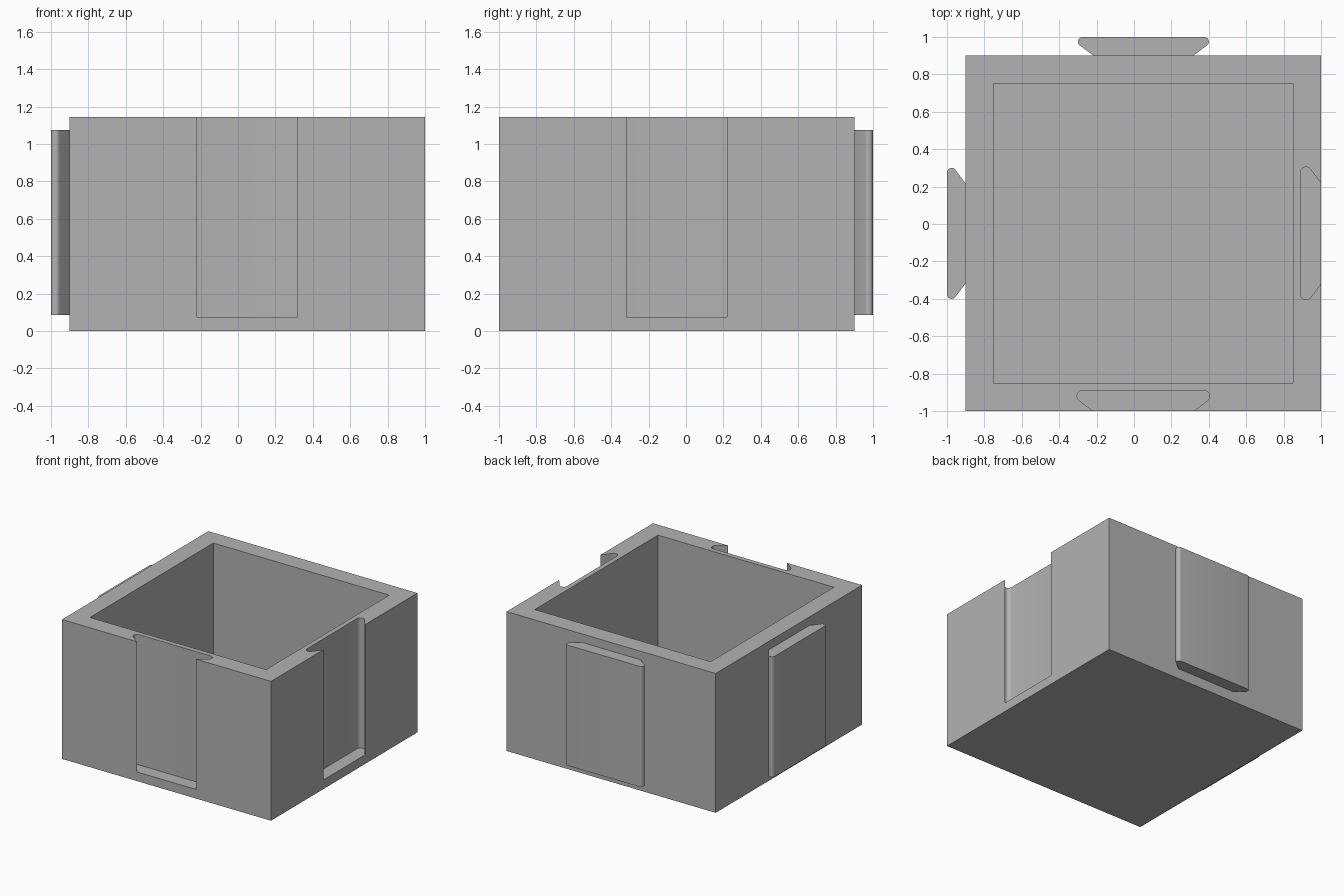
import bpy, bmesh, math
from mathutils import Vector

if "Cube" in bpy.data.objects:
    bpy.data.objects.remove(bpy.data.objects["Cube"])

grey = bpy.data.materials.new("plain grey")
grey.diffuse_color = (0.45, 0.45, 0.45, 1)
grey.use_nodes = True
grey.node_tree.nodes["Principled BSDF"].inputs["Base Color"].default_value = grey.diffuse_color


def prism(name, pts, z0, z1):
    """Extrude a closed xy outline from z0 to z1."""
    bm = bmesh.new()
    face = bm.faces.new([bm.verts.new((x, y, z0)) for x, y in pts])
    ext = bmesh.ops.extrude_face_region(bm, geom=[face])
    bmesh.ops.translate(bm, vec=(0, 0, z1 - z0),
                        verts=[v for v in ext["geom"] if isinstance(v, bmesh.types.BMVert)])
    bmesh.ops.recalc_face_normals(bm, faces=bm.faces)
    me = bpy.data.meshes.new(name)
    bm.to_mesh(me)
    bm.free()
    ob = bpy.data.objects.new(name, me)
    bpy.context.collection.objects.link(ob)
    me.materials.append(grey)
    return ob


def rect(x0, x1, y0, y1):
    return [(x0, y0), (x1, y0), (x1, y1), (x0, y1)]


def dovetail(origin, along, outward, depth, half, r, steps=10):
    """Flared outline with rounded ends, running a little past the wall plane."""
    cd, ch = depth - r, half - r
    a0, a1 = math.atan2(0.6, -0.8), 0.0
    side = []
    for i in range(steps + 1):
        a = a0 + (a1 - a0) * i / steps
        side.append((ch + r * math.sin(a), cd + r * math.cos(a)))
    u, d = side[0]
    neck = u - d * 0.8 / 0.6
    side = [(neck, -0.02), (neck, 0.0)] + side
    o, t, n = Vector(origin), Vector(along), Vector(outward)
    loop = side + [(-u, d) for u, d in reversed(side)]
    return [tuple(o + t * u + n * d) for u, d in loop]


def combine(target, tool, operation):
    mod = target.modifiers.new(operation.lower(), 'BOOLEAN')
    mod.operation = operation
    mod.solver = 'EXACT'
    mod.object = tool
    bpy.context.view_layer.objects.active = target
    bpy.ops.object.modifier_apply(modifier=mod.name)
    bpy.data.objects.remove(tool, do_unlink=True)


# Square planter block and its open cavity
body = prism("box_body", rect(-0.9, 1.0, -1.0, 0.9), 0, 1.145)
combine(body, prism("cavity_cutter", rect(-0.75, 0.85, -0.85, 0.75), 0.15, 1.3), 'DIFFERENCE')

# Dovetail grooves in the front and right walls, open at the top
for origin, along, inward in (((0.05, -1.0), (1, 0), (0, 1)),
                              ((1.0, -0.05), (0, 1), (-1, 0))):
    outline = dovetail(origin, along, inward, 0.11, 0.355, 0.03)
    combine(body, prism("groove_cutter", outline, 0.075, 1.3), 'DIFFERENCE')

# Matching tongues on the back and left walls
for origin, along, outward in (((0.05, 0.9), (1, 0), (0, 1)),
                               ((-0.9, -0.05), (0, 1), (-1, 0))):
    outline = dovetail(origin, along, outward, 0.10, 0.35, 0.025)
    combine(body, prism("tongue", outline, 0.085, 1.075), 'UNION')

# Smooth the rounded dovetail ends, keep every other edge crisp
bpy.ops.object.select_all(action='DESELECT')
body.select_set(True)
bpy.context.view_layer.objects.active = body
bpy.ops.object.shade_smooth_by_angle(angle=math.radians(25))
